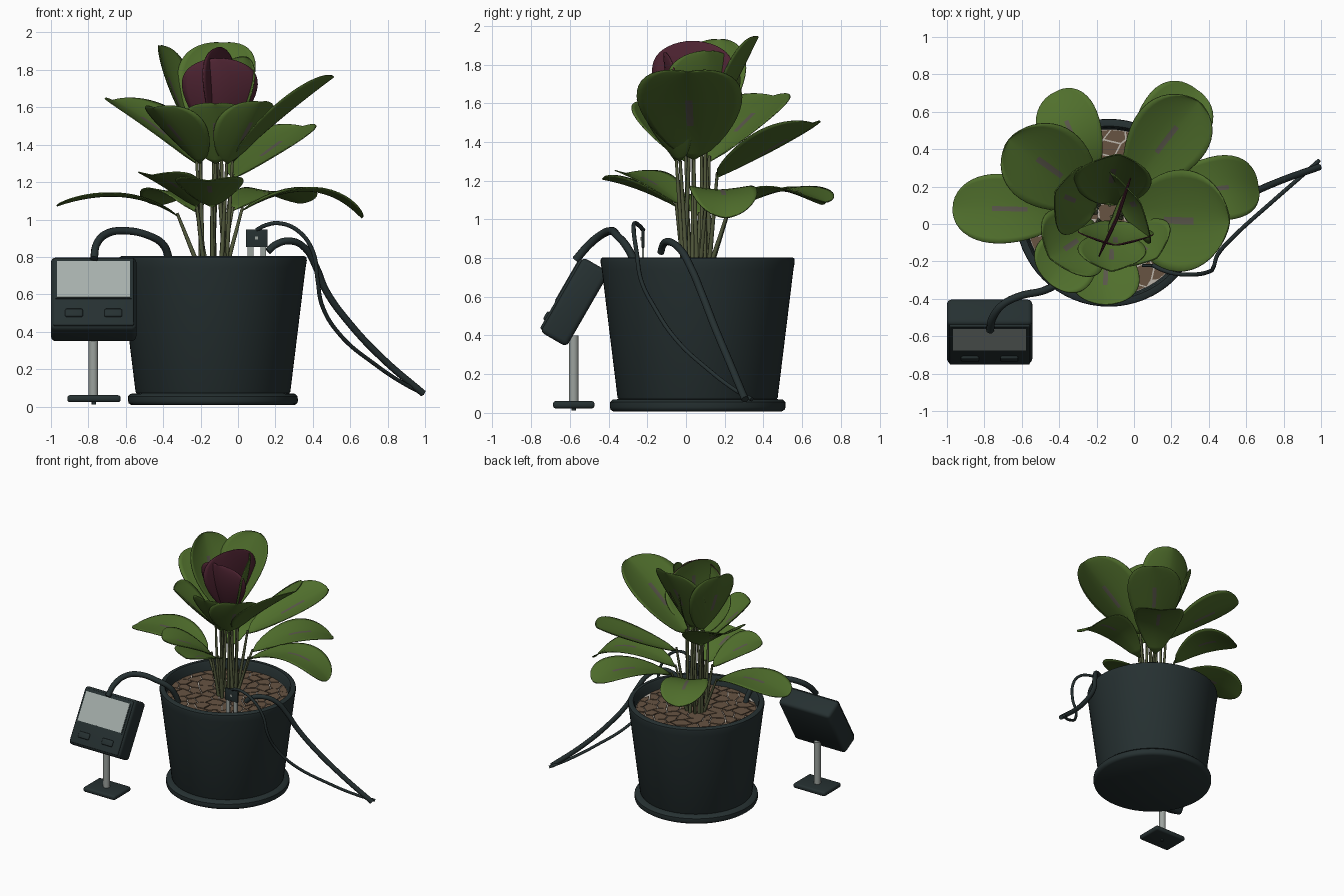
import bpy, bmesh, math
from mathutils import Vector, Matrix, noise

if "Cube" in bpy.data.objects:
    bpy.data.objects.remove(bpy.data.objects["Cube"])


def material(name, rgb):
    m = bpy.data.materials.new(name)
    m.use_nodes = True
    m.diffuse_color = (*rgb, 1)
    m.node_tree.nodes["Principled BSDF"].inputs["Base Color"].default_value = (*rgb, 1)
    return m


DARK = material("dark slate", (.019, .030, .031))
GREEN = material("leaf green", (.082, .162, .026))
UNDER = material("leaf underside green", (.073, .142, .023))
VEIN = material("vein mauve", (.105, .098, .072))
MAROON = material("maroon", (.08, .018, .033))
STEM = material("stem olive", (.085, .1, .045))
METAL = material("pale metal", (.33, .36, .34))
SCREEN = material("screen grey", (.38, .43, .41))
BARK = material("bark brown", (.135, .088, .055))
GRIT = material("pale grit", (.5, .46, .41))

CENTRE = Vector((-.134, .06, 0))


def finish(name, bm, mats, smooth=True):
    me = bpy.data.meshes.new(name)
    bm.to_mesh(me)
    bm.free()
    ob = bpy.data.objects.new(name, me)
    bpy.context.collection.objects.link(ob)
    for m in mats:
        me.materials.append(m)
    if smooth:
        bpy.ops.object.select_all(action='DESELECT')
        ob.select_set(True)
        bpy.context.view_layer.objects.active = ob
        bpy.ops.object.shade_smooth_by_angle(angle=math.radians(40))
    return ob


def lathe(name, profile, mat, at=CENTRE, steps=64):
    bm = bmesh.new()
    vs = [bm.verts.new((r, 0, z)) for r, z in profile]
    es = [bm.edges.new(p) for p in zip(vs, vs[1:])]
    bmesh.ops.spin(bm, geom=vs + es, cent=(0, 0, 0), axis=(0, 0, 1),
                   angle=math.tau, steps=steps)
    bmesh.ops.remove_doubles(bm, verts=bm.verts, dist=1e-4)
    bmesh.ops.recalc_face_normals(bm, faces=bm.faces)
    bm.transform(Matrix.Translation(at))
    return finish(name, bm, [mat])


def box(name, size, at, mat, round_by=0, frame=Matrix()):
    bm = bmesh.new()
    bmesh.ops.create_cube(bm, size=1)
    bm.transform(Matrix.Diagonal((*size, 1)))
    if round_by:
        bmesh.ops.bevel(bm, geom=bm.edges[:], offset=round_by, segments=3,
                        profile=.5, affect='EDGES')
    bm.transform(frame @ Matrix.Translation(at))
    return finish(name, bm, [mat])


def tube(name, points, radius, mat, taper=1):
    cu = bpy.data.curves.new(name, 'CURVE')
    cu.dimensions = '3D'
    cu.bevel_depth = radius
    cu.bevel_resolution = 2
    cu.resolution_u = 8
    cu.use_fill_caps = True
    sp = cu.splines.new('BEZIER')
    sp.bezier_points.add(len(points) - 1)
    for i, (bp, p) in enumerate(zip(sp.bezier_points, points)):
        bp.co = p
        bp.handle_left_type = bp.handle_right_type = 'AUTO'
        bp.radius = 1 + (taper - 1) * i / (len(points) - 1)
    cu.materials.append(mat)
    ob = bpy.data.objects.new(name, cu)
    bpy.context.collection.objects.link(ob)
    return ob


# Pot and saucer
lathe("pot", [(0, .07), (.408, .07), (.414, .08), (.495, .74), (.502, .78), (.5, .797),
              (.49, .804), (.464, .804), (.455, .79), (.442, .70), (0, .70)], DARK)
lathe("saucer", [(0, .007), (.435, .007), (.45, .017), (.454, .03), (.453, .055),
                 (.44, .068), (.40, .072), (0, .072)], DARK)

# Soil with bark chips: hexagons bent by noise and shrunk to leave gaps
lathe("grit", [(0, .728), (.446, .728)], GRIT)
bm = bmesh.new()
R = .056
for row in range(-7, 8):
    for col in range(-7, 8):
        c = Vector(((col + row % 2 / 2) * R * math.sqrt(3), row * R * 1.5, 0))
        if c.length > .46:
            continue
        ring = []
        for k in range(6):
            a = math.radians(60 * k + 30)
            p = c + Vector((math.cos(a), math.sin(a), 0)) * R
            shift = noise.noise_vector(p * 13 + Vector((.3, .7, .2))) * .055
            p += Vector((shift.x, shift.y, 0))
            p = c + (p - c) * .91
            if p.length > .442:
                p *= .442 / p.length
            ring.append(bm.verts.new(p + CENTRE + Vector((0, 0, .725))))
        face = bm.faces.new(ring)
        up = bmesh.ops.extrude_face_region(bm, geom=[face])["geom"]
        lift = .009 + .004 * noise.noise(c * 17)
        for v in up:
            if isinstance(v, bmesh.types.BMVert):
                v.co.z += lift
bmesh.ops.recalc_face_normals(bm, faces=bm.faces)
finish("bark_chips", bm, [BARK], smooth=False)


# Leaves: an arched spine with a round-tipped, cupped blade, and a stalk
ACROSS = (-1, -.85, -.6, -.3, -.07, .07, .3, .6, .85, 1)
ROWS = 18


def leaf(name, azimuth, base, mid, tip, width, cup=.12, under=UNDER):
    a = math.radians(azimuth)
    side = Vector((-math.sin(a), math.cos(a), 0))
    p0, p1, p2 = Vector(base), Vector(mid), Vector(tip)
    p1 = p1 * 2 - (p0 + p2) / 2
    bm = bmesh.new()
    grid = []
    for i in range(ROWS + 1):
        t = math.sin(math.pi / 2 * i / ROWS)
        spine = p0 * (1 - t) ** 2 + p1 * 2 * t * (1 - t) + p2 * t * t
        along = ((p1 - p0) * (1 - t) + (p2 - p1) * t).normalized()
        normal = along.cross(side)
        half = width / 2 * t ** .64 * max(0, 1 - t ** 2.6) ** .5 / .62
        grid.append([bm.verts.new(spine + side * u * half
                                  + normal * cup * half * (abs(u) ** 1.6) * 2) for u in ACROSS])
    for i in range(ROWS):
        for j in range(len(ACROSS) - 1):
            f = bm.faces.new((grid[i][j], grid[i + 1][j], grid[i + 1][j + 1], grid[i][j + 1]))
            f.material_index = int(j == 4 and 5 <= i <= 8)
    bmesh.ops.remove_doubles(bm, verts=bm.verts, dist=2e-4)
    # Keep the upper side as the outer shell
    bm.normal_update()
    mid_face = max(bm.faces, key=lambda f: f.calc_area())
    if mid_face.normal.dot((p2 - p0).cross(side)) < 0:
        bmesh.ops.reverse_faces(bm, faces=bm.faces[:])
    ob = finish(name, bm, [GREEN, VEIN, under, VEIN if under is UNDER else under])
    so = ob.modifiers.new("thickness", 'SOLIDIFY')
    so.thickness = .006
    so.offset = -1
    so.material_offset = 2
    so.material_offset_rim = 2
    # Stalk from the soil to the blade
    foot = CENTRE + Vector((math.cos(a) * .07, math.sin(a) * .07, .73))
    tube(name + "_stalk", [foot, foot.lerp(p0, .6), p0 + (p0 - foot) * .05],
         .013, STEM, .6)


# Low tier
leaf("low_leaf_left", 178, (-.32, .07, 1.02), (-.62, .08, 1.125), (-.97, .085, 1.075), .37, .05)
leaf("low_leaf_back_left", 118, (-.22, .22, 1.04), (-.32, .45, 1.15), (-.425, .705, 1.08), .34, .06)
leaf("low_leaf_back_right", 54, (-.03, .22, 1.05), (.17, .49, 1.15), (.335, .72, 1.09), .38, .06)
leaf("low_leaf_right", 9, (.02, .1, 1.05), (.38, .18, 1.155), (.665, .205, 1.01), .345, .06)
leaf("low_leaf_front", -92, (-.14, -.05, 1.07), (-.15, -.25, 1.16), (-.16, -.43, 1.21), .36, .1)
leaf("low_leaf_front_left", -132, (-.22, -.02, 1.07), (-.34, -.17, 1.19), (-.46, -.31, 1.24),
     .35, .08)
# Middle tier
leaf("mid_leaf_back_left", 142, (-.22, .12, 1.3), (-.42, .28, 1.48), (-.67, .45, 1.64), .45)
leaf("mid_leaf_back_right", 53, (-.03, .16, 1.22), (.15, .42, 1.36), (.345, .655, 1.5), .41)
leaf("mid_leaf_right", -3, (-.03, .04, 1.31), (.2, .02, 1.52), (.51, .01, 1.765), .54)
leaf("mid_leaf_front_left", -142, (-.2, .0, 1.3), (-.32, -.1, 1.45), (-.45, -.18, 1.6), .42, .15)
leaf("mid_leaf_front", -92, (-.12, -.05, 1.3), (-.12, -.15, 1.45), (-.12, -.25, 1.62), .36, .15)
leaf("mid_leaf_front_right", -52, (-.06, -.03, 1.3), (.03, -.11, 1.45), (.12, -.18, 1.63), .36, .15)
# Upright crown
leaf("crown_leaf_back", 85, (-.13, .1, 1.4), (-.12, .24, 1.68), (-.08, .37, 1.945), .41, .15)
leaf("crown_leaf_left", 160, (-.2, .08, 1.4), (-.33, .13, 1.65), (-.42, .17, 1.93), .38, .15)
leaf("crown_leaf_right", 30, (-.09, .1, 1.4), (-.01, .105, 1.63), (.03, .115, 1.87), .44, .1)
leaf("young_leaf_inner", -22, (-.12, .04, 1.45), (-.09, .03, 1.7), (-.1, .035, 1.92), .45, .04,
     MAROON)
leaf("young_leaf_front", -92, (-.11, .02, 1.42), (-.1, -.08, 1.65), (-.1, -.11, 1.86), .40, .14,
     MAROON)

# Meter: tilted case with screen and two buttons, on a pole and foot
TILT = Matrix.Translation((-.772, -.575, .573)) @ Matrix.Rotation(math.radians(-30), 4, 'X')
box("meter_case", (.457, .158, .445), (0, 0, 0), DARK, .025, TILT)
box("meter_front_panel", (.43, .02, .415), (0, -.078, 0), DARK, .008, TILT)
box("meter_screen_frame", (.405, .006, .24), (0, -.088, .072), DARK, 0, TILT)
box("meter_screen", (.39, .008, .225), (0, -.089, .072), SCREEN, 0, TILT)
for label, x in (("left", .105), ("right", -.105)):
    box("meter_button_" + label, (.095, .022, .048), (x, -.088, -.135), DARK, .009, TILT)
lathe("meter_pole", [(0, .04), (.025, .04), (.025, .40), (0, .40)], METAL,
      Vector((-.773, -.58, 0)), 24)
box("meter_foot", (.285, .215, .038), (-.77, -.58, .042), DARK, .015)
lathe("foot_screw", [(0, .012), (.012, .012), (.012, .03)], DARK, Vector((-.77, -.58, 0)), 12)

# Moisture probe: thin plate, two prongs and a screw
box("probe_plate", (.115, .014, .095), (.1, -.222, .9), DARK, .003)
for label, x in (("left", .135), ("right", .068)):
    box("probe_prong_" + label, (.032, .01, .15), (x, -.222, .79), METAL)
box("probe_screw", (.016, .006, .016), (.1, -.231, .9), METAL)

# Cables
tube("meter_cable", [(-.77, -.57, .79), (-.755, -.5, .87), (-.70, -.43, .925), (-.61, -.385, .94),
                     (-.48, -.355, .915), (-.40, -.31, .865), (-.37, -.27, .79),
                     (-.36, -.25, .73)], .021, DARK)
tube("thick_cable", [(.16, -.13, .83), (.2, -.12, .865), (.28, -.09, .885), (.36, -.03, .845),
                     (.42, .03, .74), (.47, .08, .62), (.6, .15, .44), (.78, .23, .25),
                     (.99, .305, .07)], .019, DARK)
tube("thin_cable", [(.1, -.22, .945), (.15, -.245, .97), (.22, -.265, .98), (.32, -.27, .94),
                    (.40, -.255, .83), (.425, -.23, .68), (.45, -.16, .54), (.54, -.06, .39),
                    (.74, .12, .22), (.90, .26, .115), (.99, .34, .07)], .011, DARK)
